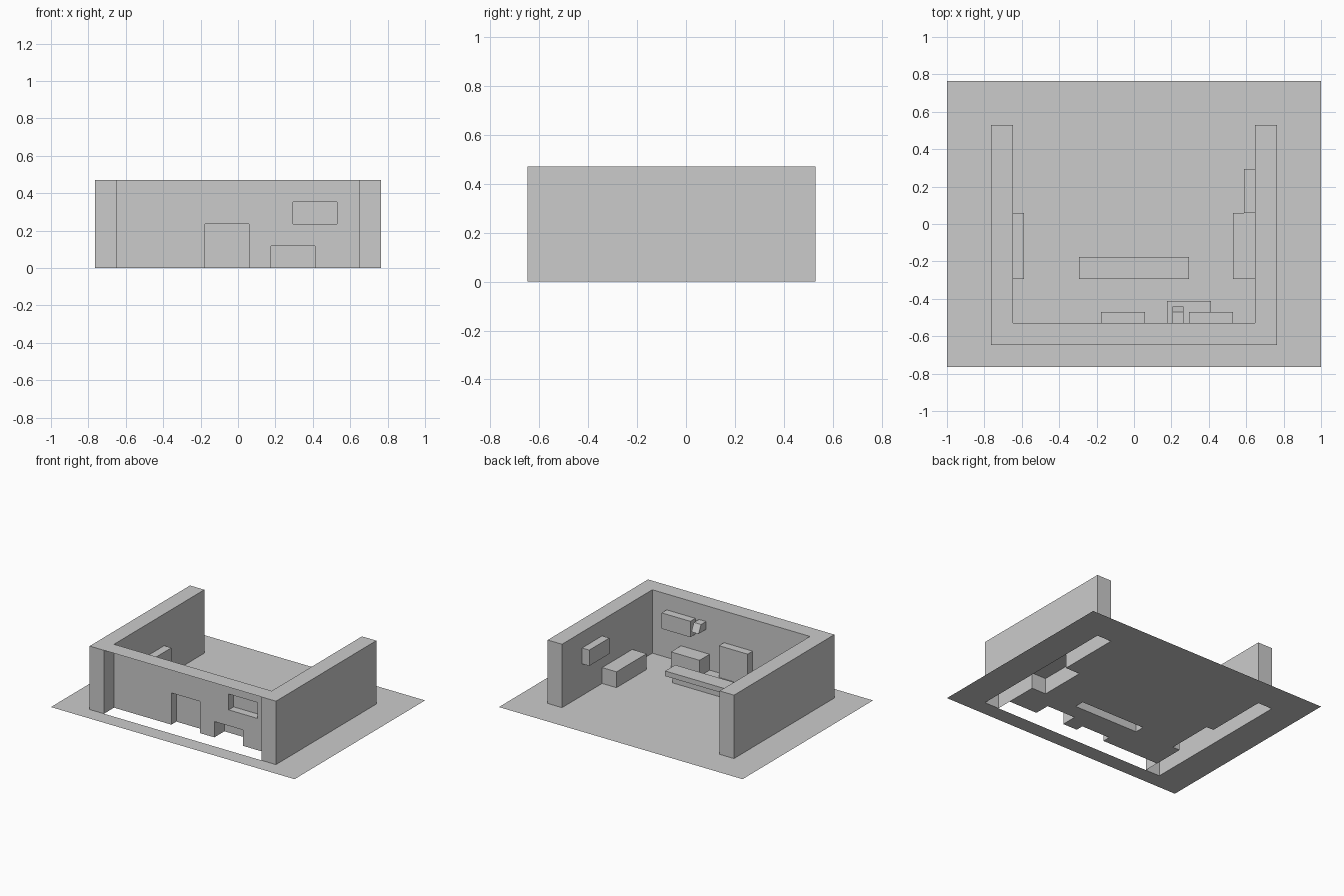
import bpy, bmesh

if "Cube" in bpy.data.objects:
    bpy.data.objects.remove(bpy.data.objects["Cube"])

U = 1 / 17            # layout module
H = 8 * U             # wall height

grey = bpy.data.materials.new("plain_grey")
grey.diffuse_color = (0.6, 0.6, 0.6, 1)
grey.use_nodes = True
grey.node_tree.nodes["Principled BSDF"].inputs["Base Color"].default_value = grey.diffuse_color


def finish(name, bm):
    mesh = bpy.data.meshes.new(name)
    bm.to_mesh(mesh)
    bm.free()
    mesh.materials.append(grey)
    obj = bpy.data.objects.new(name, mesh)
    bpy.context.collection.objects.link(obj)
    return obj


def box(name, x, y, z, skip=(), slope=0):
    """Box from ranges in modules; skip lists open sides such as '-z'."""
    bm = bmesh.new()
    bmesh.ops.create_cube(bm, size=1)
    for v in bm.verts:
        pick = [r[0] if c < 0 else r[1] for c, r in zip(v.co, (x, y, z))]
        if slope and v.co.y > 0 and v.co.z > 0:
            pick[1] -= slope
        v.co = [c * U for c in pick]
    bm.normal_update()
    gone = []
    for f in bm.faces:
        a = max(range(3), key=lambda i: abs(f.normal[i]))
        if ("+" if f.normal[a] > 0 else "-") + "xyz"[a] in skip:
            gone.append(f)
    bmesh.ops.delete(bm, geom=gone, context='FACES')
    return finish(name, bm)


def panel(name, axis, level, sign, rect, holes):
    """Flat sheet across an axis with rectangular holes, facing sign."""
    us = sorted({v for r in [rect] + holes for v in r[0:2]})
    vs = sorted({v for r in [rect] + holes for v in r[2:4]})
    bm = bmesh.new()
    for u0, u1 in zip(us, us[1:]):
        for v0, v1 in zip(vs, vs[1:]):
            cu, cv = (u0 + u1) / 2, (v0 + v1) / 2
            if any(h[0] < cu < h[1] and h[2] < cv < h[3] for h in holes):
                continue
            verts = []
            for p in ((u0, v0), (u1, v0), (u1, v1), (u0, v1)):
                co = list(p)
                co.insert(axis, level)
                verts.append(bm.verts.new([c * U for c in co]))
            bm.faces.new(verts)
    bmesh.ops.remove_doubles(bm, verts=bm.verts, dist=1e-5)
    bm.normal_update()
    flip = [f for f in bm.faces if f.normal[axis] * sign < 0]
    bmesh.ops.reverse_faces(bm, faces=flip)
    return finish(name, bm)


# Furniture ranges: x, y, z
tall_cabinet = (-3, 1), (-9, -8), (0, 4)
low_cabinet = (3, 7), (-9, -7), (0, 2)
wall_cupboard = (5, 9), (-9, -8), (4, 6)
low_bench = (9, 11), (-5, 1), (0, 2)
side_cupboard = (10, 11), (1, 5), (4, 6)
sideboard = (-11, -10), (-5, 1), (0, 4)
table_base = (-4.5, 4.5), (-5, -3.75), (0, 1)

# Floor, open under the walls and the standing furniture
standing = [tall_cabinet, low_cabinet, low_bench, sideboard, table_base]
panel("floor", 2, 0, 1, (-17, 17, -13, 13),
      [(-13, -11, -11, 9), (11, 13, -11, 9), (-11, 11, -11, -9)]
      + [b[0] + b[1] for b in standing])

# Front wall: inner sheet and the top cap bridging the side walls
panel("front_wall", 1, -9, 1, (-11, 11, 0, 8),
      [b[0] + b[2] for b in (tall_cabinet, low_cabinet, wall_cupboard)])
panel("front_wall_cap", 2, 8, 1, (-11, 11, -11, -9), [])

# Side walls: hollow shells with inner sheets
for side, s, fitted in (("left", -1, [sideboard]),
                        ("right", 1, [low_bench, side_cupboard])):
    xr = tuple(sorted((11 * s, 13 * s)))
    inner = "+x" if s < 0 else "-x"
    box(side + "_wall", xr, (-11, 9), (0, 8), ("-z", inner))
    panel(side + "_wall_inner", 0, 11 * s, -s, (-11, 9, 0, 8),
          [b[1] + b[2] for b in fitted])

# Built-in furniture, open where it joins wall and floor
box("tall_cabinet", *tall_cabinet, ("-y", "-z"))
box("low_cabinet", *low_cabinet, ("-y", "-z"))
box("wall_cupboard", *wall_cupboard, ("-y",))
box("low_bench", *low_bench, ("+x", "-z"))
box("side_cupboard", *side_cupboard, ("+x",))
box("sideboard", *sideboard, ("-x", "-z"))

# Small wall lamp with a sloped face
box("wall_lamp", (3.5, 4.5), (-9, -7.5), (5, 6), slope=0.5)

# Table: recessed base and overhanging top
box("table_base", *table_base, ("-z", "+z"))
box("table_top", (-5, 5), (-5, -3), (1, 1.65))
